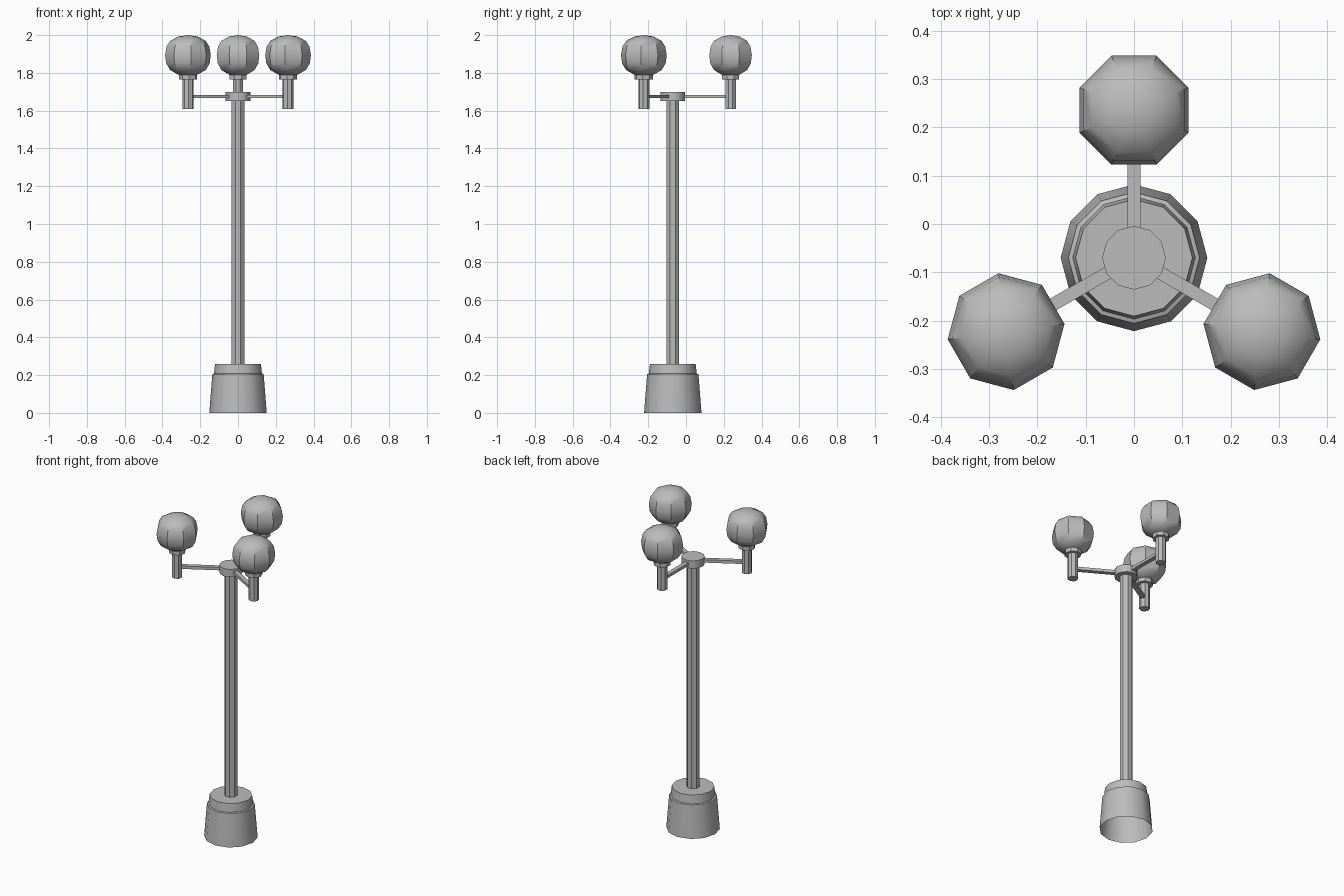
import bpy
import bmesh
from math import cos, sin, pi, radians
from mathutils import Matrix, Vector

cube = bpy.data.objects.get("Cube")
if cube:
    bpy.data.objects.remove(cube, do_unlink=True)

# Single painted-metal colour
grey = bpy.data.materials.new("plain grey")
grey.use_nodes = True
colour = (0.5, 0.5, 0.5, 1)
grey.diffuse_color = colour
grey.node_tree.nodes["Principled BSDF"].inputs["Base Color"].default_value = colour

CENTRE = Vector((0, -0.07, 0))


def finish(name, bm, matrix):
    mesh = bpy.data.meshes.new(name)
    bm.to_mesh(mesh)
    bm.free()
    mesh.materials.append(grey)
    obj = bpy.data.objects.new(name, mesh)
    bpy.context.collection.objects.link(obj)
    obj.matrix_world = matrix
    bpy.ops.object.select_all(action="DESELECT")
    obj.select_set(True)
    bpy.context.view_layer.objects.active = obj
    bpy.ops.object.shade_smooth_by_angle(angle=radians(36))
    return obj


def lathe(name, profile, sides, matrix, turn=0.0):
    """Spin (radius, height) points, bottom to top, into a faceted solid."""
    bm = bmesh.new()
    rings = []
    for r, z in profile:
        if r == 0:
            rings.append([bm.verts.new((0, 0, z))] * sides)
        else:
            angles = [turn + 2 * pi * i / sides for i in range(sides)]
            rings.append([bm.verts.new((r * cos(a), r * sin(a), z)) for a in angles])
    for low, high in zip(rings, rings[1:]):
        for i in range(sides):
            j = (i + 1) % sides
            corners = dict.fromkeys((low[i], low[j], high[j], high[i]))
            bm.faces.new(list(corners))
    return finish(name, bm, matrix)


def bar(name, start, end, width, bottom, top, matrix):
    bm = bmesh.new()
    bmesh.ops.create_cube(bm, size=1)
    bmesh.ops.scale(bm, verts=bm.verts, vec=(end - start, width, top - bottom))
    bmesh.ops.translate(bm, verts=bm.verts,
                        vec=((start + end) / 2, 0, (bottom + top) / 2))
    return finish(name, bm, matrix)


middle = Matrix.Translation(CENTRE)
EIGHTH = pi / 8

# Stepped hollow base, post and hub
lathe("base", [(0.152, 0), (0.136, 0.205), (0.127, 0.208), (0.121, 0.26), (0, 0.26)],
      12, middle)
lathe("post", [(0.037, 0.255), (0.037, 1.66)], 8, middle, EIGHTH)
lathe("hub", [(0, 1.65), (0.066, 1.65), (0.066, 1.698), (0, 1.698)], 12, middle)

# Three arms, each with a lamp holder, collar and globe
HOLDER = [(0, 1.61), (0.03, 1.61), (0.03, 1.77)]
COLLAR = [(0, 1.765), (0.049, 1.765), (0.049, 1.79), (0, 1.79)]
GLOBE = [(0, 1.785), (0.05, 1.79), (0.095, 1.815), (0.116, 1.85), (0.122, 1.893),
         (0.114, 1.94), (0.094, 1.97), (0.05, 1.993), (0, 2.0)]

for side, degrees in (("back", 90), ("right", 210), ("left", 330)):
    spin = middle @ Matrix.Rotation(radians(degrees), 4, "Z")
    lamp = spin @ Matrix.Translation((0.306, 0, 0))
    bar(side + "_arm", 0.055, 0.29, 0.027, 1.666, 1.684, spin)
    lathe(side + "_lamp_holder", HOLDER, 8, lamp, EIGHTH)
    lathe(side + "_lamp_collar", COLLAR, 8, lamp, EIGHTH)
    lathe(side + "_globe", GLOBE, 8, lamp, EIGHTH)
